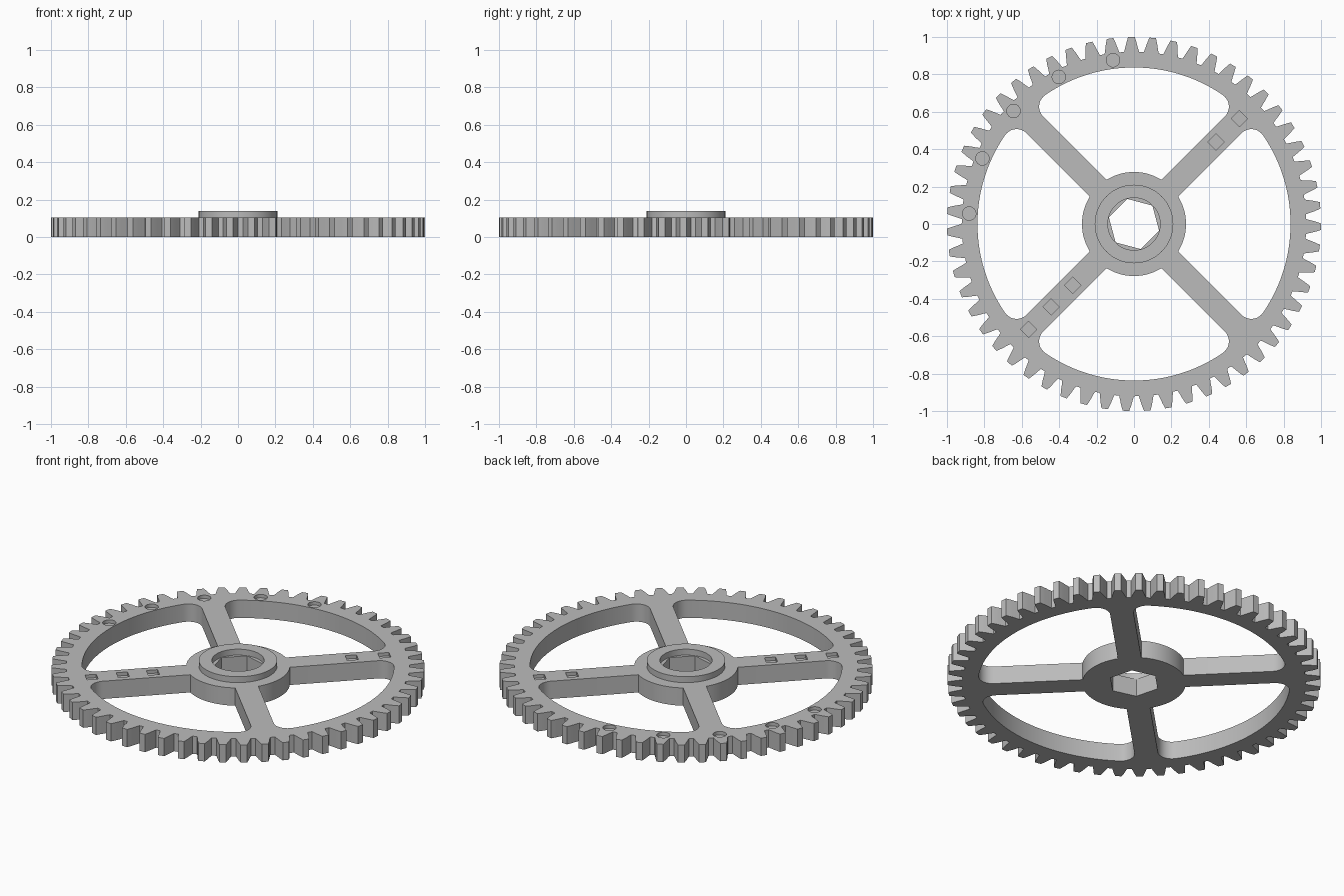
import bpy
import bmesh
from math import sin, cos, pi, asin, radians

cube = bpy.data.objects.get("Cube")
if cube:
    bpy.data.objects.remove(cube, do_unlink=True)

TEETH, PHASE = 55, radians(90.8)
THICK, TOP = 0.105, 0.14
RIM, HUB, COLLAR, BORE = 0.837, 0.278, 0.21, 0.14
SPOKE, FILLET, PIT = 0.063, 0.075, 0.02

grey = bpy.data.materials.new("Light grey")
grey.use_nodes = True
grey.diffuse_color = (0.5, 0.5, 0.5, 1)
grey.node_tree.nodes["Principled BSDF"].inputs["Base Color"].default_value = (0.5, 0.5, 0.5, 1)


def arc(radius, start, end, steps, cx=0, cy=0):
    return [(cx + radius * cos(start + (end - start) * i / steps),
             cy + radius * sin(start + (end - start) * i / steps)) for i in range(steps + 1)]


def ring(radius, sides, turn=0, cx=0, cy=0):
    return arc(radius, turn, turn + 2 * pi, sides, cx, cy)[:-1]


def rotate(points, a):
    return [(x * cos(a) - y * sin(a), x * sin(a) + y * cos(a)) for x, y in points]


def prisms(name, outlines):
    """Object made of straight prisms, each given as (points, z0, z1)."""
    bm = bmesh.new()
    for points, z0, z1 in outlines:
        face = bm.faces.new([bm.verts.new((x, y, z0)) for x, y in points])
        out = bmesh.ops.extrude_face_region(bm, geom=[face])
        for v in out["geom"]:
            if isinstance(v, bmesh.types.BMVert):
                v.co.z = z1
    bmesh.ops.recalc_face_normals(bm, faces=bm.faces)
    mesh = bpy.data.meshes.new(name)
    bm.to_mesh(mesh)
    bm.free()
    mesh.materials.append(grey)
    obj = bpy.data.objects.new(name, mesh)
    bpy.context.collection.objects.link(obj)
    return obj


def cut(obj, outlines):
    """Subtract prisms from an object, then drop the cutter."""
    cutter = prisms("cutter", outlines)
    cutter.hide_render = True
    mod = obj.modifiers.new("cut", "BOOLEAN")
    mod.operation, mod.solver, mod.object = "DIFFERENCE", "EXACT", cutter
    bpy.context.view_layer.objects.active = obj
    bpy.ops.object.modifier_apply(modifier=mod.name)
    bpy.data.objects.remove(cutter, do_unlink=True)


# Toothed disc: each tooth is a curved flank mirrored about its centre line
flank = [(0.921, 0.040), (0.94, 0.0345), (0.965, 0.0285), (0.985, 0.0225), (1.0, 0.0175)]
tooth = [(r, -w) for r, w in flank] + [(r, w) for r, w in reversed(flank)]
outline = []
for i in range(TEETH):
    a = PHASE + i * 2 * pi / TEETH
    outline += [(r * cos(a + w / r), r * sin(a + w / r)) for r, w in tooth]
gear = prisms("gear_wheel", [(outline, 0, THICK)])

# Windows between the spokes, with filleted outer corners
hub_a = pi / 4 - asin(SPOKE / HUB)
fil_a = pi / 4 - asin((SPOKE + FILLET) / (RIM - FILLET))
fx, fy = (RIM - FILLET) * cos(fil_a), (RIM - FILLET) * sin(fil_a)
half = (arc(HUB, 0, hub_a, 10)
        + arc(FILLET, 3 * pi / 4, fil_a, 10, fx, fy)
        + arc(RIM, fil_a, 0, 16)[1:])
window = half + [(x, -y) for x, y in reversed(half[1:-1])]
cut(gear, [(rotate(window, k * pi / 2), -0.1, 0.3) for k in range(4)])

# Hexagonal shaft hole
cut(gear, [(ring(BORE - 0.001, 6, radians(45)), -0.1, 0.3)])

# Shallow round pits along the rim and square pits along two spokes
pits = []
for k in range(5):
    a = radians(97.3 + 19.77 * k)
    pits.append((ring(0.036, 24, 0, 0.883 * cos(a), 0.883 * sin(a)), THICK - PIT, 0.3))
for d in (0.797, 0.62, -0.463, -0.627, -0.797):
    pits.append((rotate(ring(0.043, 4, pi / 4, d, 0), pi / 4), THICK - PIT, 0.3))
cut(gear, pits)

# Raised collar with a round bore
collar = prisms("hub_collar", [(ring(COLLAR, 64), THICK, TOP)])
cut(collar, [(ring(BORE, 48), 0, 0.3)])

for obj in (gear, collar):
    bpy.ops.object.select_all(action="DESELECT")
    obj.select_set(True)
    bpy.context.view_layer.objects.active = obj
    bpy.ops.object.shade_smooth_by_angle(angle=radians(20))
